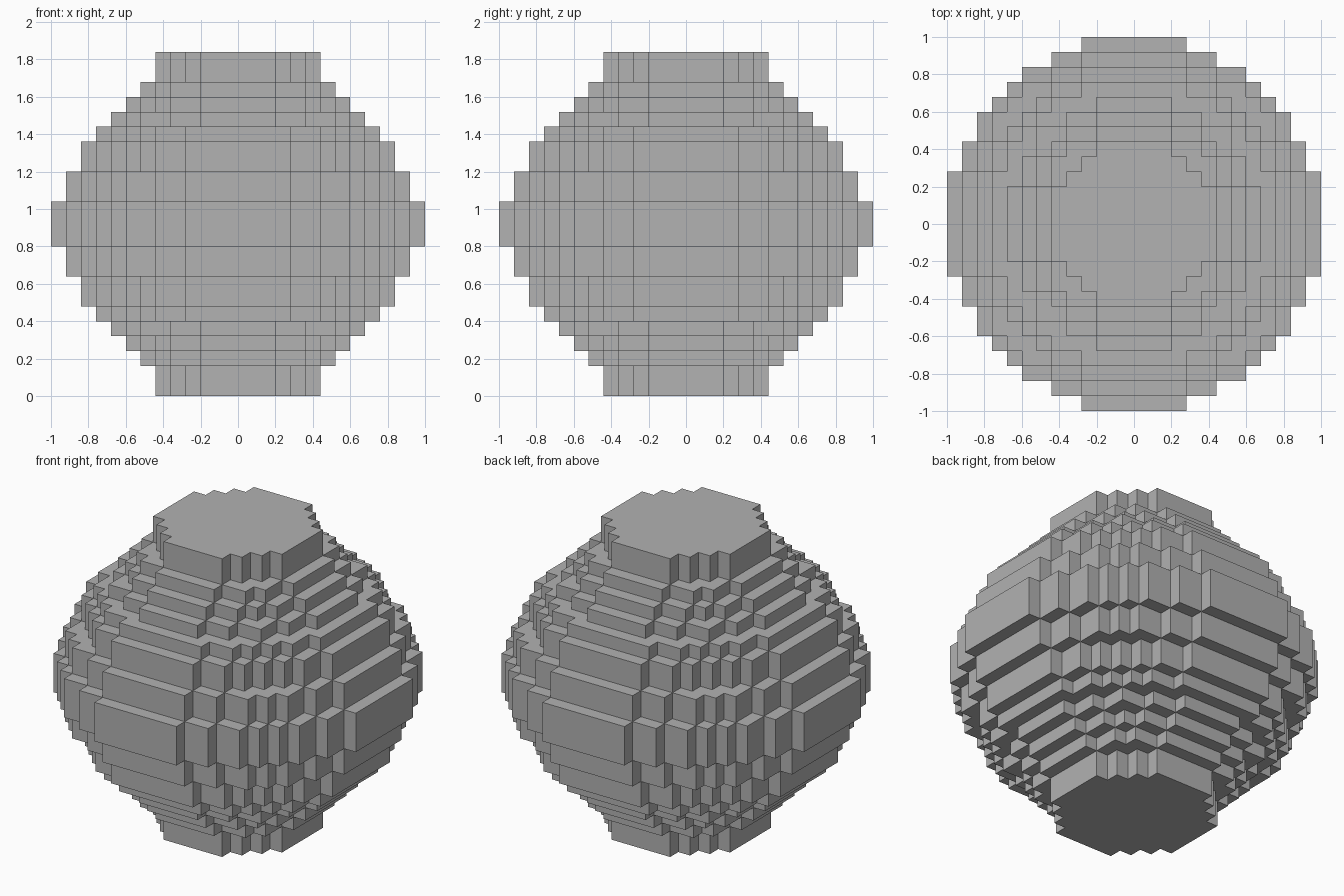
import bpy
import bmesh
import math

if "Cube" in bpy.data.objects:
    bpy.data.objects.remove(bpy.data.objects["Cube"], do_unlink=True)

UNIT = 0.08          # edge of one block
CENTRE = 11.5        # middle height, in blocks

grey = bpy.data.materials.new("plain_grey")
grey.use_nodes = True
grey.diffuse_color = (0.445, 0.445, 0.445, 1)
grey.node_tree.nodes["Principled BSDF"].inputs["Base Color"].default_value = (0.445, 0.445, 0.445, 1)


def disc_outline(n):
    """Stepped outline of a blocky disc reaching n blocks from its middle block."""
    r2 = (n + 0.5) ** 2
    quarter, last = [], None
    for i in range(n, -1, -1):
        h = math.floor(math.sqrt(r2 - i * i)) + 0.5
        if h == last:
            continue
        if last is not None:
            quarter.append((i + 0.5, last))
        quarter.append((i + 0.5, h))
        last = h
    outline = []
    for _ in range(4):
        outline += quarter
        quarter = [(-y, x) for x, y in quarter]
    return outline


def add_tier(name, n, z0, z1):
    """Extrude a blocky disc between two heights given in blocks."""
    bm = bmesh.new()
    verts = [bm.verts.new((x * UNIT, y * UNIT, z0 * UNIT)) for x, y in disc_outline(n)]
    face = bm.faces.new(verts)
    new = bmesh.ops.extrude_face_region(bm, geom=[face], use_keep_orig=True)["geom"]
    top = [v for v in new if isinstance(v, bmesh.types.BMVert)]
    bmesh.ops.translate(bm, verts=top, vec=(0, 0, (z1 - z0) * UNIT))
    bmesh.ops.recalc_face_normals(bm, faces=bm.faces)
    mesh = bpy.data.meshes.new(name)
    bm.to_mesh(mesh)
    bm.free()
    mesh.materials.append(grey)
    obj = bpy.data.objects.new(name, mesh)
    bpy.context.collection.objects.link(obj)


# Widest band round the middle
add_tier("middle_band", 12, CENTRE - 1.5, CENTRE + 1.5)

# Tiers shrinking towards both ends: (reach in blocks, thickness in blocks)
offset = 1.5
for reach, thick in [(11, 2), (10, 2), (9, 1), (8, 1), (7, 1), (6, 1), (5, 2)]:
    end = offset + thick
    part = "cap" if reach == 5 else f"tier_{reach}"
    add_tier("upper_" + part, reach, CENTRE + offset, CENTRE + end)
    add_tier("lower_" + part, reach, CENTRE - end, CENTRE - offset)
    offset = end
